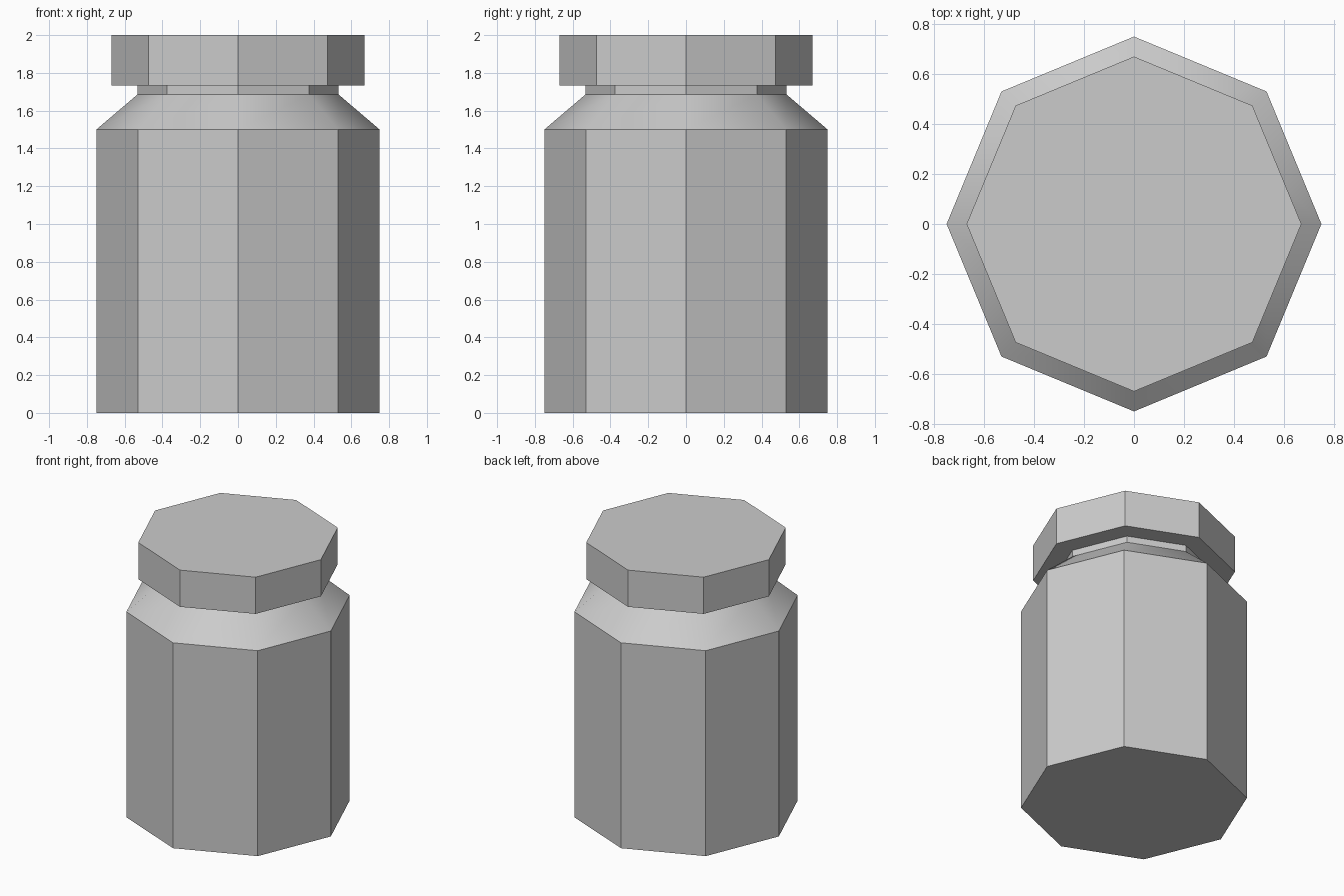
import bpy, bmesh, math

if "Cube" in bpy.data.objects:
    bpy.data.objects.remove(bpy.data.objects["Cube"])

SIDES = 8


def lathe(name, profile, cap_top=True):
    """Eight-sided part from (radius, height) rings, corners on the axes."""
    bm = bmesh.new()
    rings = []
    for r, z in profile:
        rings.append([bm.verts.new((r * math.cos(i * math.tau / SIDES),
                                    r * math.sin(i * math.tau / SIDES), z))
                      for i in range(SIDES)])
    for low, high in zip(rings, rings[1:]):
        for i in range(SIDES):
            j = (i + 1) % SIDES
            bm.faces.new((low[i], low[j], high[j], high[i]))
    bm.faces.new(rings[0][::-1])
    if cap_top:
        bm.faces.new(rings[-1])
    mesh = bpy.data.meshes.new(name)
    bm.to_mesh(mesh)
    bm.free()
    obj = bpy.data.objects.new(name, mesh)
    bpy.context.collection.objects.link(obj)
    # Soft shoulder, crisp vertical corners
    bpy.ops.object.select_all(action='DESELECT')
    obj.select_set(True)
    bpy.context.view_layer.objects.active = obj
    bpy.ops.object.shade_smooth_by_angle(angle=math.radians(35))
    return obj


# Body, sloped shoulder and short neck (closed by the lid)
lathe("jar_body", [(0.75, 0), (0.75, 1.5), (0.533, 1.685), (0.533, 1.732)],
      cap_top=False)

# Lid
lathe("jar_lid", [(0.67, 1.732), (0.67, 2.0)])
